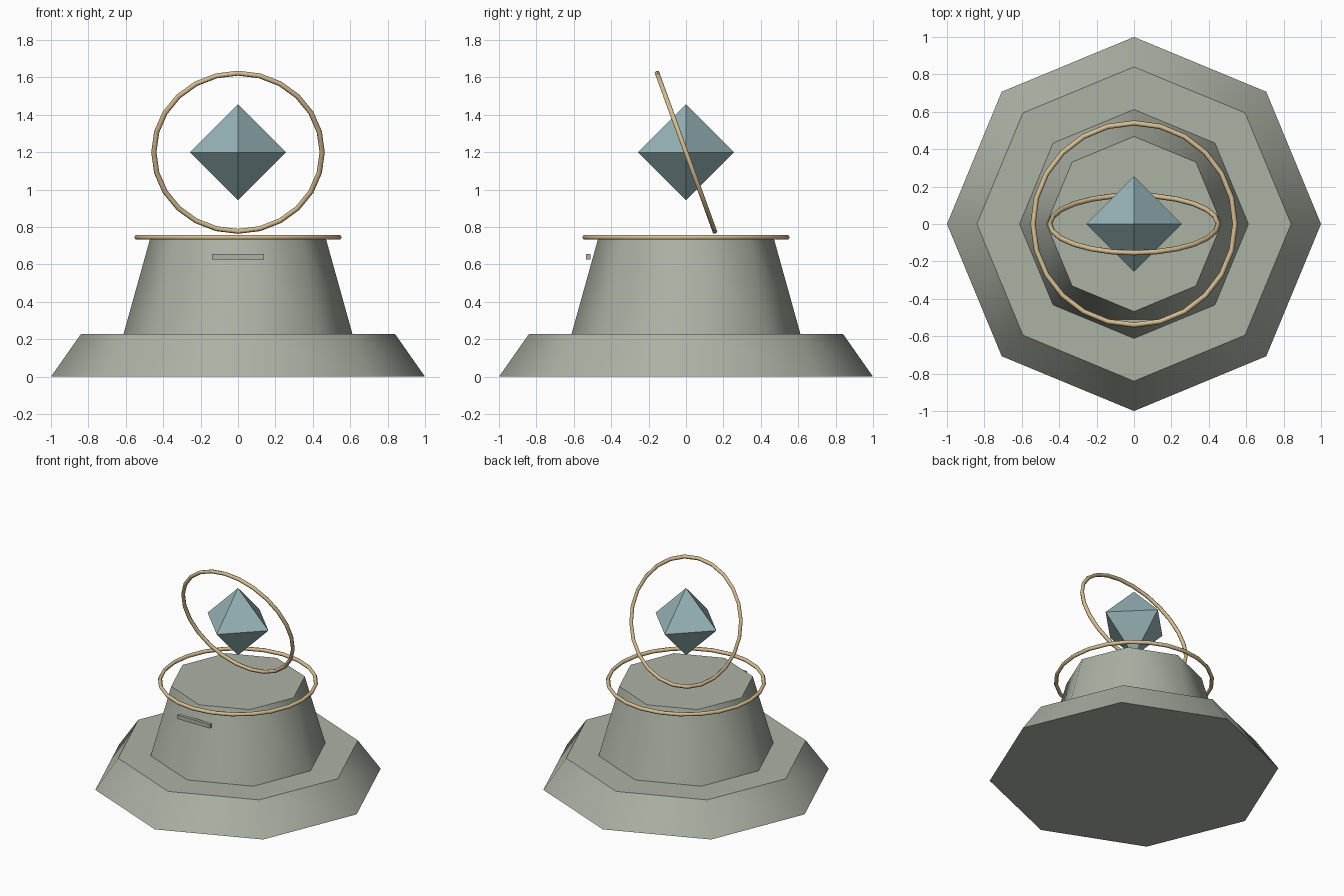
import bpy, bmesh, math
from mathutils import Matrix

if "Cube" in bpy.data.objects:
    bpy.data.objects.remove(bpy.data.objects["Cube"])


def material(name, srgb):
    m = bpy.data.materials.new(name)
    m.diffuse_color = [(c / 255 / 12.92 if c < 11 else ((c / 255 + 0.055) / 1.055) ** 2.4) for c in srgb] + [1]
    m.use_nodes = True
    m.node_tree.nodes["Principled BSDF"].inputs["Base Color"].default_value = m.diffuse_color
    return m


stone = material("grey green stone", (172, 178, 165))
brass = material("pale brass", (214, 190, 146))
crystal_blue = material("dusty blue crystal", (152, 180, 184))


def add_object(name, bm, mat):
    bmesh.ops.recalc_face_normals(bm, faces=bm.faces)
    mesh = bpy.data.meshes.new(name)
    bm.to_mesh(mesh)
    bm.free()
    mesh.materials.append(mat)
    obj = bpy.data.objects.new(name, mesh)
    bpy.context.collection.objects.link(obj)
    return obj


def tier(name, r_bottom, r_top, z0, z1):
    """Eight-sided tapered block with smooth sides and flat caps."""
    bm = bmesh.new()
    bmesh.ops.create_cone(bm, cap_ends=True, segments=8, radius1=r_bottom, radius2=r_top,
                          depth=z1 - z0, matrix=Matrix.Translation((0, 0, (z0 + z1) / 2)))
    for f in bm.faces:
        f.smooth = len(f.verts) == 4
    return add_object(name, bm, stone)


def ring(name, radius, tube, z, tilt=0, segments=24, sides=6):
    """Thin hoop, tilted about the x axis."""
    bm = bmesh.new()
    loops = []
    for i in range(segments):
        a = 2 * math.pi * i / segments
        loop = []
        for j in range(sides):
            b = 2 * math.pi * j / sides
            r = radius + tube * math.cos(b)
            loop.append(bm.verts.new((r * math.cos(a), r * math.sin(a), tube * math.sin(b))))
        loops.append(loop)
    for i in range(segments):
        p, q = loops[i], loops[(i + 1) % segments]
        for j in range(sides):
            k = (j + 1) % sides
            bm.faces.new((p[j], q[j], q[k], p[k])).smooth = True
    bm.transform(Matrix.Translation((0, 0, z)) @ Matrix.Rotation(math.radians(tilt), 4, 'X'))
    return add_object(name, bm, brass)


# Stepped pedestal
tier("base_tier", 1.0, 0.84, 0.0, 0.228)
tier("upper_tier", 0.612, 0.468, 0.228, 0.745)

# Hoops: one level around the pedestal top, one leaning around the crystal
ring("level_ring", 0.54, 0.014, 0.745)
ring("tilted_ring", 0.45, 0.014, 1.2, tilt=110)

# Floating eight-faced crystal
bm = bmesh.new()
size = 0.256
equator = [bm.verts.new((size * x, size * y, 1.2)) for x, y in ((1, 0), (0, 1), (-1, 0), (0, -1))]
for s in (1, -1):
    tip = bm.verts.new((0, 0, 1.2 + s * size))
    for i in range(4):
        bm.faces.new((equator[i], equator[(i + 1) % 4], tip))
add_object("crystal", bm, crystal_blue)

# Small bar standing off the front
bm = bmesh.new()
bmesh.ops.create_cube(bm, size=1, matrix=Matrix.Translation((0, -0.523, 0.642))
                      @ Matrix.Diagonal((0.276, 0.024, 0.03, 1)))
add_object("front_bar", bm, stone)
